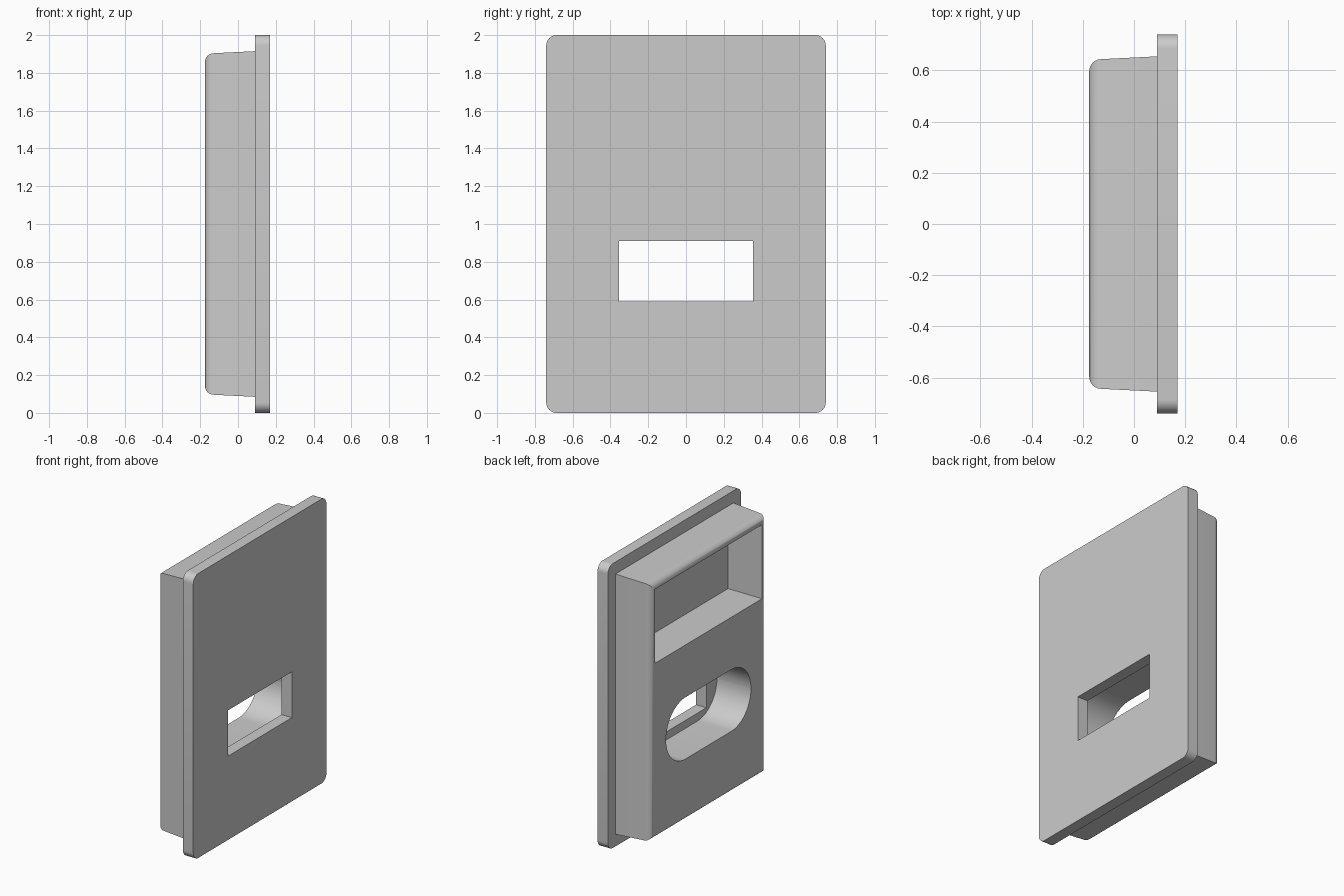
import bpy, bmesh
from math import cos, sin, pi

cube = bpy.data.objects.get("Cube")
if cube:
    bpy.data.objects.remove(cube, do_unlink=True)

grey = bpy.data.materials.new("plain_grey")
grey.use_nodes = True
grey.diffuse_color = (0.6, 0.6, 0.6, 1)
grey.node_tree.nodes["Principled BSDF"].inputs["Base Color"].default_value = (0.6, 0.6, 0.6, 1)


def outline(half_y, half_z, cz, radius=0.0, steps=8):
    """Rectangle in the YZ plane, with optional rounded corners."""
    pts = []
    for i, (sy, sz) in enumerate([(1, 1), (-1, 1), (-1, -1), (1, -1)]):
        cy, c = sy * (half_y - radius), cz + sz * (half_z - radius)
        if radius == 0:
            pts.append((cy, c))
            continue
        for k in range(steps + 1):
            a = (i + k / steps) * pi / 2
            pts.append((cy + radius * cos(a), c + radius * sin(a)))
    return pts


def loft(name, rings):
    """Closed solid through (x, outline) rings."""
    bm = bmesh.new()
    loops = [[bm.verts.new((x, y, z)) for y, z in pts] for x, pts in rings]
    n = len(loops[0])
    for a, b in zip(loops, loops[1:]):
        for i in range(n):
            j = (i + 1) % n
            bm.faces.new((a[i], a[j], b[j], b[i]))
    bm.faces.new(loops[0])
    bm.faces.new(loops[-1])
    bmesh.ops.recalc_face_normals(bm, faces=bm.faces)
    mesh = bpy.data.meshes.new(name)
    bm.to_mesh(mesh)
    bm.free()
    mesh.materials.append(grey)
    ob = bpy.data.objects.new(name, mesh)
    bpy.context.collection.objects.link(ob)
    return ob


def combine(target, other, operation):
    """Apply a boolean and discard the helper solid."""
    mod = target.modifiers.new("combine", 'BOOLEAN')
    mod.operation = operation
    mod.solver = 'EXACT'
    mod.object = other
    bpy.ops.object.select_all(action='DESELECT')
    bpy.context.view_layer.objects.active = target
    target.select_set(True)
    bpy.ops.object.modifier_apply(modifier=mod.name)
    bpy.data.objects.remove(other, do_unlink=True)


PLATE_X, FRONT_X, BACK_X = 0.09, 0.17, -0.175

# Face plate with rounded corners
plate_outline = outline(0.74, 1.0, 1.0, 0.055)
panel = loft("cover_panel", [(PLATE_X, plate_outline), (FRONT_X, plate_outline)])

# Tapered box behind it, its rim rounded over with mitred corners
r = 0.047
rings = [(0.13, outline(0.657, 0.917, 1.0))]
for k in range(9):
    a = k / 8 * pi / 2
    inset = r * (1 - cos(a))
    rings.append((BACK_X + r - r * sin(a), outline(0.644 - inset, 0.904 - inset, 1.0)))
combine(panel, loft("rear_box", rings), 'UNION')

# Upper pocket, oval recess and rectangular through slot
cuts = [
    ("upper_pocket", BACK_X - 0.1, PLATE_X, outline(0.595, 0.26, 1.595)),
    ("oval_recess", BACK_X - 0.1, PLATE_X, outline(0.472, 0.217, 0.75, 0.2169, 16)),
    ("through_slot", BACK_X - 0.1, FRONT_X + 0.1, outline(0.355, 0.161, 0.75)),
]
for name, x0, x1, pts in cuts:
    combine(panel, loft(name, [(x0, pts), (x1, pts)]), 'DIFFERENCE')

bpy.ops.object.shade_smooth_by_angle(angle=pi / 6)
